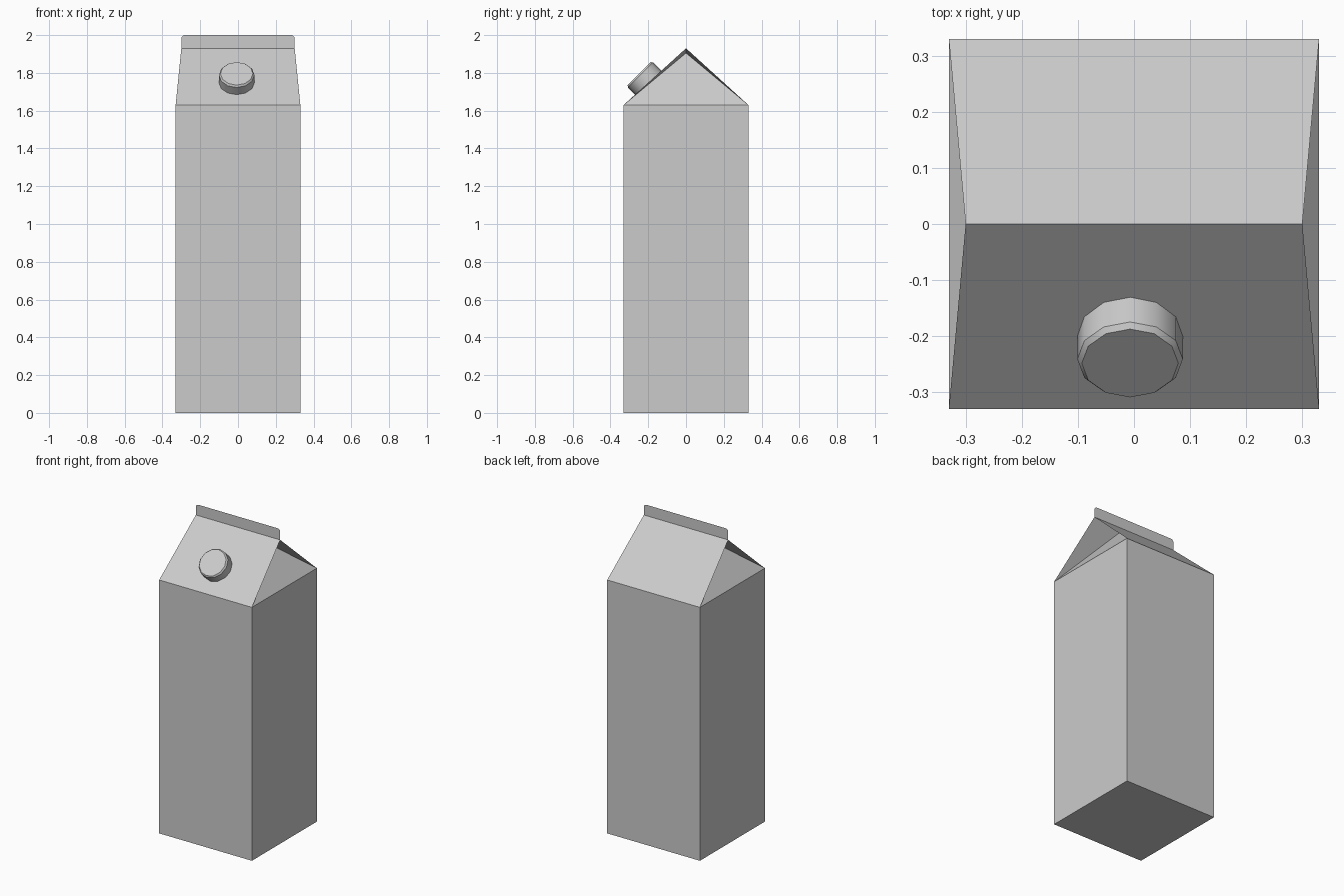
import bpy, bmesh, math
from mathutils import Vector, Matrix

if "Cube" in bpy.data.objects:
    bpy.data.objects.remove(bpy.data.objects["Cube"])

W, SHOULDER, RIDGE, TOP = 0.33, 1.63, 1.93, 2.0   # half width and heights
RX = 0.30                                          # half length of the ridge


def make(name, verts, faces):
    me = bpy.data.meshes.new(name)
    me.from_pydata(verts, [], faces)
    bm = bmesh.new()
    bm.from_mesh(me)
    bmesh.ops.recalc_face_normals(bm, faces=bm.faces)
    bm.to_mesh(me)
    bm.free()
    ob = bpy.data.objects.new(name, me)
    bpy.context.collection.objects.link(ob)
    return ob


# Carton: box body, two sloping roof panels, gables folded inward at both ends
square = [(-W, -W), (W, -W), (W, W), (-W, W)]
verts = [(x, y, z) for z in (0, SHOULDER) for x, y in square]
verts += [(-RX, 0, RIDGE), (RX, 0, RIDGE)]                          # 8, 9 ridge ends
verts += [(s * (W - 0.23), 0, SHOULDER + 0.275) for s in (-1, 1)]   # 10, 11 fold points
faces = [(3, 2, 1, 0)]
faces += [(i, (i + 1) % 4, (i + 1) % 4 + 4, i + 4) for i in range(4)]
faces += [(4, 5, 9, 8), (6, 7, 8, 9)]
for a, b, r, p in ((5, 6, 9, 11), (7, 4, 8, 10)):
    faces += [(a, b, p), (a, p, r), (b, r, p)]
make("carton", verts, faces)

# Top seam: flat upright fin with rounded upper corners
R = 0.018
fin = [(-RX, 0, RIDGE), (RX, 0, RIDGE)]
for side, start in ((1, 0), (-1, 90)):
    for k in range(4):
        a = math.radians(start + 30 * k)
        fin.append((side * (RX - R) + R * math.cos(a), 0, TOP - R + R * math.sin(a)))
make("top_seam", fin, [tuple(range(len(fin)))])

# Screw cap: twelve-sided, tilted to the front roof panel
N = 12
rings = [(0.094, -0.01), (0.094, 0.058), (0.086, 0.068)]
frame = Matrix.Translation((-0.007, -0.20, 1.748)) @ Matrix.Rotation(math.radians(45), 4, 'X')
verts = [frame @ Vector((r * math.cos(2 * math.pi * i / N), r * math.sin(2 * math.pi * i / N), h))
         for r, h in rings for i in range(N)]
faces = [tuple(range(N))[::-1], tuple(range(2 * N, 3 * N))]
faces += [(k * N + i, k * N + (i + 1) % N, (k + 1) * N + (i + 1) % N, (k + 1) * N + i)
          for k in range(2) for i in range(N)]
cap = make("screw_cap", verts, faces)
bpy.context.view_layer.objects.active = cap
cap.select_set(True)
bpy.ops.object.shade_smooth_by_angle(angle=math.radians(35))
